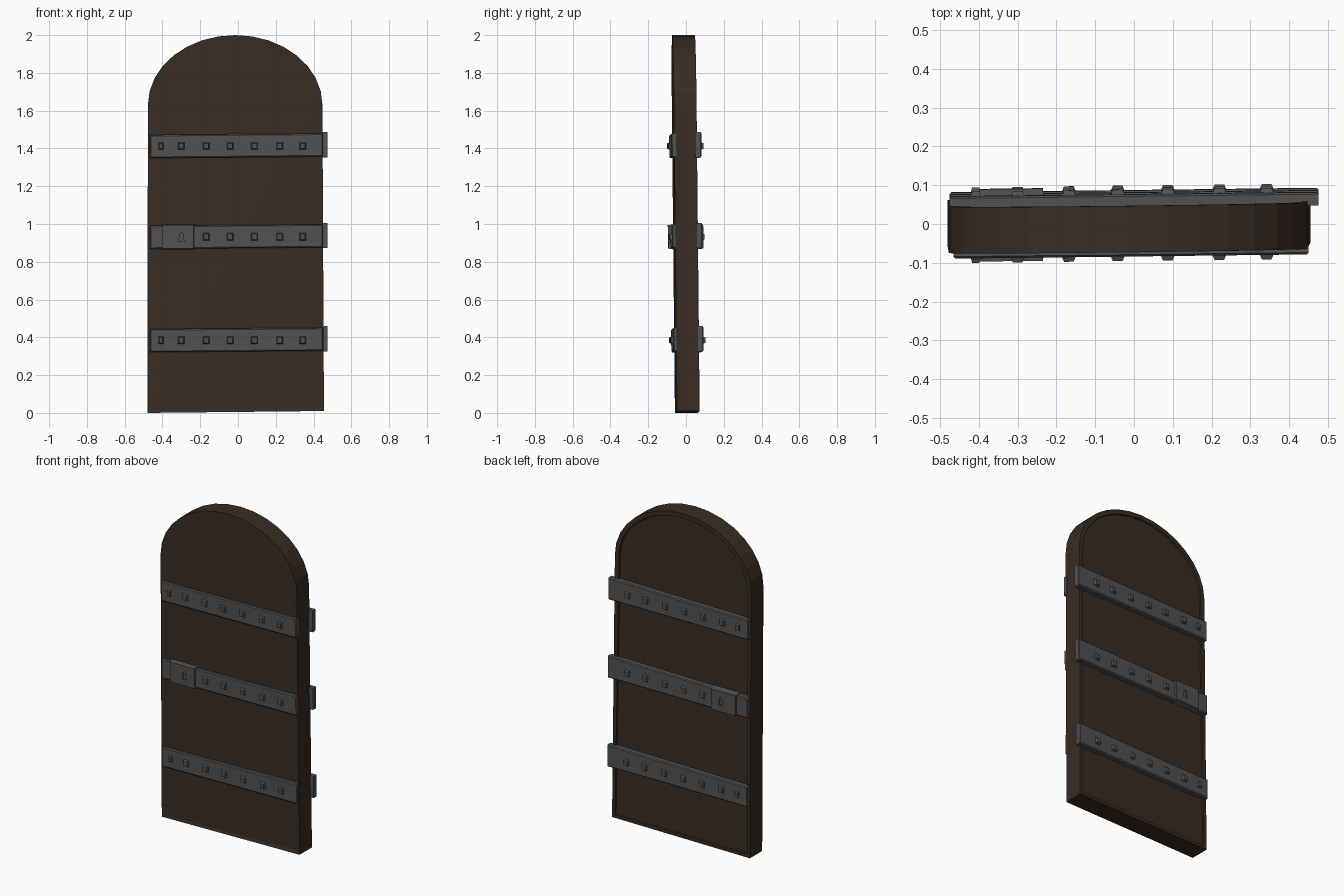
import bpy, bmesh, math
from mathutils import Vector

if "Cube" in bpy.data.objects:
    bpy.data.objects.remove(bpy.data.objects["Cube"])


def material(name, rgb):
    m = bpy.data.materials.new(name)
    m.diffuse_color = (*rgb, 1)
    m.use_nodes = True
    m.node_tree.nodes["Principled BSDF"].inputs["Base Color"].default_value = m.diffuse_color
    return m


WOOD = material("dark_wood", (0.040, 0.025, 0.016))
IRON = material("iron", (0.085, 0.085, 0.085))


def finish(bm, name, mat):
    # the whole door is a little warped: slight yaw and lean
    for v in bm.verts:
        v.co.y += 0.012 * v.co.x - 0.010 * (v.co.z - 1) - 0.003
    bmesh.ops.recalc_face_normals(bm, faces=bm.faces)
    me = bpy.data.meshes.new(name)
    bm.to_mesh(me)
    bm.free()
    me.materials.append(mat)
    ob = bpy.data.objects.new(name, me)
    bpy.context.collection.objects.link(ob)
    return ob


def add_prism(bm, base, top, y0, y1):
    """Solid between outline base (x, z) at y0 and outline top at y1."""
    a = [bm.verts.new((x, y0, z)) for x, z in base]
    b = [bm.verts.new((x, y1, z)) for x, z in top]
    n = len(a)
    for i in range(n):
        j = (i + 1) % n
        bm.faces.new((a[i], a[j], b[j], b[i]))
    return bm.faces.new(a), bm.faces.new(b)


def rect(x, z, w, h):
    return [(x - w, z - h), (x + w, z - h), (x + w, z + h), (x - w, z + h)]


# arched door slab
outline = [(-0.48, 0.0), (0.455, 0.01)]
SEG = 16
for i in range(SEG + 1):
    a = math.pi * i / SEG
    outline.append((-0.015 + 0.462 * math.cos(a), 1.63 + 0.37 * math.sin(a)))
bm = bmesh.new()
front, back = add_prism(bm, outline, outline, -0.060, 0.060)
bmesh.ops.recalc_face_normals(bm, faces=bm.faces)
# sunken panel with a rim on the back, sagging corner panel on the front
bmesh.ops.inset_region(bm, faces=[back], thickness=0.028)
bmesh.ops.translate(bm, verts=bmesh.ops.inset_region(bm, faces=[back], thickness=0.003)
                    and list(back.verts), vec=(0, -0.008, 0))
bmesh.ops.inset_region(bm, faces=[front], thickness=0.022)
fv = list(front.verts)
low = sorted(fv, key=lambda v: v.co.z)[:2]
left, corner = sorted(low, key=lambda v: v.co.x)
spring = max(fv, key=lambda v: v.co.x - (10 if v in low else 0))
bmesh.ops.connect_verts(bm, verts=[left, spring])
corner.co.y += 0.012
finish(bm, "door_slab", WOOD)

# iron bands and their studs, front (side -1) and back (side 1)
STUDS = (-0.408, -0.30, -0.168, -0.042, 0.087, 0.22, 0.342)
for side, tag in ((-1, "front"), (1, "back")):
    x0, x1 = (-0.465, 0.45) if side < 0 else (-0.475, 0.475)
    face = 0.076 if side < 0 else 0.084
    for zc, level in ((0.385, "lower"), (0.932, "middle"), (1.413, "upper")):
        grow = 0 if side < 0 else 0.008
        edge = [(x0, zc - 0.064), (x1, zc - 0.056 - grow / 2),
                (x1, zc + 0.066 + grow), (x0, zc + 0.059)]
        inner = [(x + (0.004 if x < 0 else -0.004),
                  z + (0.006 if z < zc else -0.006)) for x, z in edge]
        bm = bmesh.new()
        add_prism(bm, edge, edge, side * 0.050, side * (face - 0.005))
        bmesh.ops.delete(bm, geom=[bm.faces[:][-1]], context='FACES_ONLY')
        add_prism(bm, edge, inner, side * (face - 0.005), side * face)
        bmesh.ops.delete(bm, geom=[bm.faces[:][-2]], context='FACES_ONLY')
        bmesh.ops.remove_doubles(bm, verts=bm.verts, dist=1e-5)
        finish(bm, f"{tag}_{level}_band", IRON)

        bm = bmesh.new()
        for k, x in enumerate(STUDS):
            if level == "middle" and k < 2:
                continue
            w = 0.014 if k == 0 else 0.019
            add_prism(bm, rect(x, zc, w, 0.021), rect(x, zc, w * 0.65, 0.014),
                      side * (face - 0.004), side * (face + 0.012))
        finish(bm, f"{tag}_{level}_studs", IRON)

    # lock plate with a keyhole cut into it
    bm = bmesh.new()
    add_prism(bm, rect(-0.317, 0.932, 0.087, 0.067), rect(-0.317, 0.932, 0.082, 0.062),
              side * 0.055, side * (face + 0.013))
    plate = finish(bm, f"{tag}_lock_plate", IRON)
    hole = [(-0.300 + 0.011 * math.cos(math.radians(a)),
             0.944 + 0.011 * math.sin(math.radians(a))) for a in range(-45, 226, 45)]
    hole += [(-0.316, 0.908), (-0.284, 0.908)]
    bm = bmesh.new()
    add_prism(bm, hole, hole, side * (face + 0.005), side * (face + 0.05))
    cutter = finish(bm, f"{tag}_keyhole_cutter", IRON)
    mod = plate.modifiers.new("keyhole", 'BOOLEAN')
    mod.operation = 'DIFFERENCE'
    mod.solver = 'EXACT'
    mod.object = cutter
    bpy.context.view_layer.objects.active = plate
    bpy.ops.object.modifier_apply(modifier="keyhole")
    bpy.data.objects.remove(cutter)
